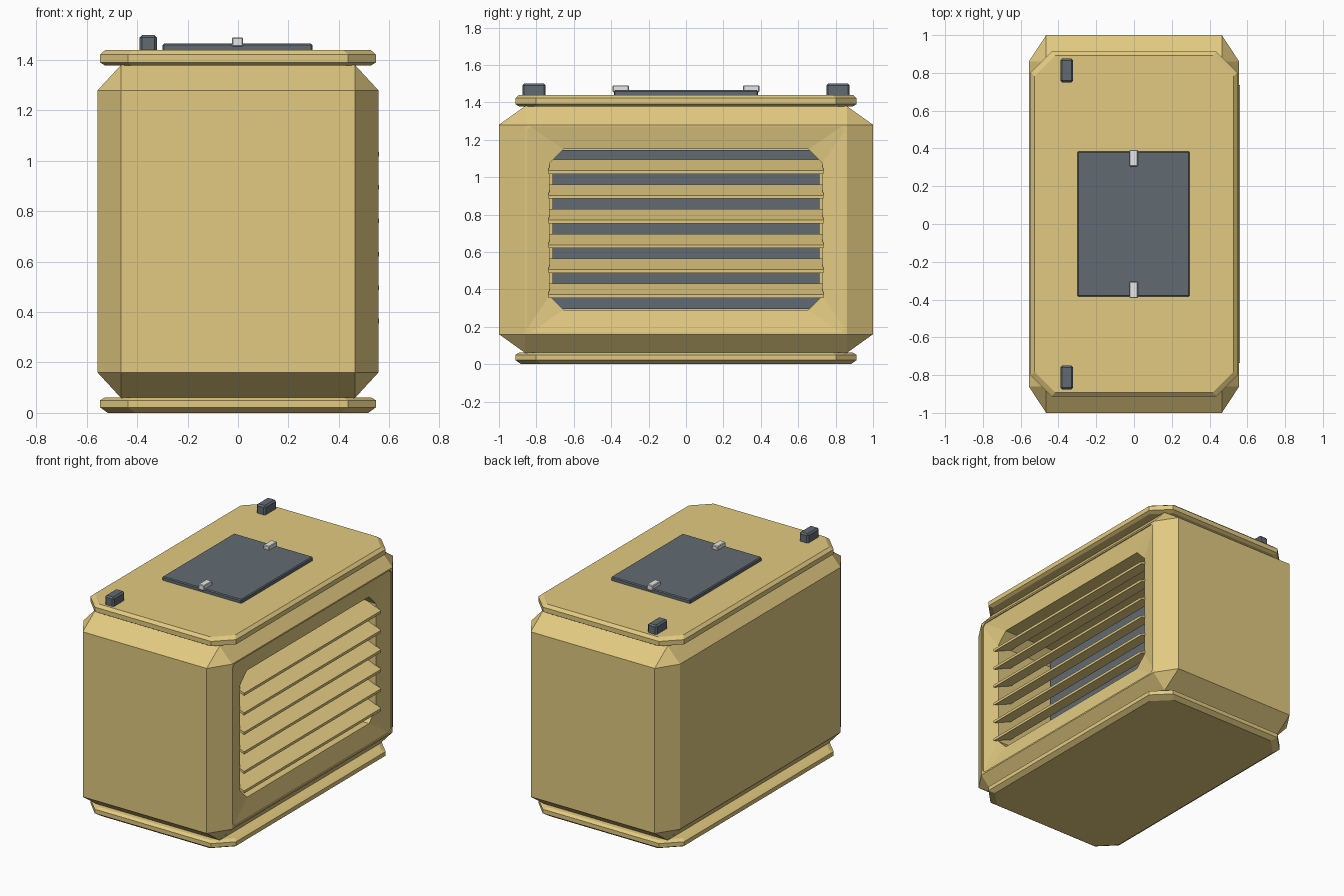
import bpy, bmesh
from mathutils import Vector

if "Cube" in bpy.data.objects:
    bpy.data.objects.remove(bpy.data.objects["Cube"])


def material(name, rgb):
    m = bpy.data.materials.new(name)
    m.diffuse_color = (*rgb, 1)
    m.use_nodes = True
    m.node_tree.nodes["Principled BSDF"].inputs["Base Color"].default_value = m.diffuse_color
    return m


TAN = material("sand_tan", (0.76, 0.59, 0.22))
GREY = material("slate_grey", (0.12, 0.145, 0.17))
LIGHT = material("light_grey", (0.80, 0.80, 0.80))


def finish(bm, name, mat, bevel=0):
    bmesh.ops.recalc_face_normals(bm, faces=bm.faces)
    me = bpy.data.meshes.new(name)
    bm.to_mesh(me)
    bm.free()
    me.materials.append(mat)
    ob = bpy.data.objects.new(name, me)
    bpy.context.collection.objects.link(ob)
    if bevel:
        mod = ob.modifiers.new("bevel", 'BEVEL')
        mod.width = bevel
        mod.segments = 1
    return ob


def box(name, lo, hi, mat, bevel=0):
    bm = bmesh.new()
    bmesh.ops.create_cube(bm, size=1)
    for v in bm.verts:
        v.co = Vector([(a + b) / 2 + c * (b - a) for a, b, c in zip(lo, hi, v.co)])
    return finish(bm, name, mat, bevel)


def octagon(hu, hv, c):
    """Rectangle outline with cut corners."""
    return [(hu - c, -hv), (hu, -hv + c), (hu, hv - c), (hu - c, hv),
            (c - hu, hv), (-hu, hv - c), (-hu, c - hv), (c - hu, -hv)]


def loft(name, loops, mat):
    bm = bmesh.new()
    rings = [[bm.verts.new(p) for p in loop] for loop in loops]
    n = len(rings[0])
    for a, b in zip(rings, rings[1:]):
        for i in range(n):
            j = (i + 1) % n
            bm.faces.new((a[i], a[j], b[j], b[i]))
    bm.faces.new(rings[0])
    bm.faces.new(rings[-1][::-1])
    return finish(bm, name, mat)


# Casing: chamfered box
bm = bmesh.new()
for sx in (-1, 1):
    for sy in (-1, 1):
        for sz in (-1, 1):
            for x, y, z in ((.465, 1, .56), (.557, .86, .56), (.465, .86, .66)):
                bm.verts.new((sx * x, sy * y, .72 + sz * z))
bmesh.ops.convex_hull(bm, input=bm.verts)
bmesh.ops.dissolve_limit(bm, angle_limit=0.01, verts=bm.verts, edges=bm.edges)
casing = finish(bm, "casing", TAN)

# Vent opening with a sloped surround, cut into the right side
steps = ((.60, .85, .55, .02), (.55, .85, .55, .02),
         (.525, .73, .43, .075), (.08, .73, .43, .075))
cutter = loft("vent_cutter",
              [[(x, u, .72 + v) for u, v in octagon(hu, hv, c)] for x, hu, hv, c in steps], TAN)
cutter.hide_render = True
cutter.hide_viewport = True
cut = casing.modifiers.new("vent", 'BOOLEAN')
cut.object = cutter
cut.operation = 'DIFFERENCE'
cut.solver = 'EXACT'

# Dark panel at the back of the vent
box("vent_back_panel", (.07, -.715, .295), (.10, .715, 1.145), GREY)

# Louvre slats rising inwards
for i in range(6):
    z = .355 + i * .1325
    profile = [(.56, z), (.56, z + .018), (.42, z + .077), (.42, z + .059)]
    loft(f"louvre_slat_{i + 1}",
         [[(x, y, h) for x, h in profile] for y in (-.735, .735)], TAN)

# Top and bottom plates with cut corners
for name, levels in (("bottom_plate", ((0, .03), (.022, 0), (.05, 0), (.062, .02))),
                     ("top_plate", ((1.378, .02), (1.39, 0), (1.422, 0), (1.44, .02)))):
    loft(name, [[(u, v, z) for u, v in octagon(.547 - d, .912 - d, .11)]
                for z, d in levels], TAN)

# Hatch on the top, with its two clips
box("top_hatch", (-.30, -.385, 1.43), (.295, .385, 1.465), GREY, .006)
for s, side in ((-1, "front"), (1, "back")):
    ys = sorted((s * .305, s * .392))
    box(f"{side}_hatch_clip", (-.024, ys[0], 1.453), (.02, ys[1], 1.49), LIGHT, .004)
    # Corner blocks along the left edge
    ys = sorted((s * .75, s * .875))
    box(f"{side}_corner_block", (-.39, ys[0], 1.425), (-.322, ys[1], 1.50), GREY, .01)
